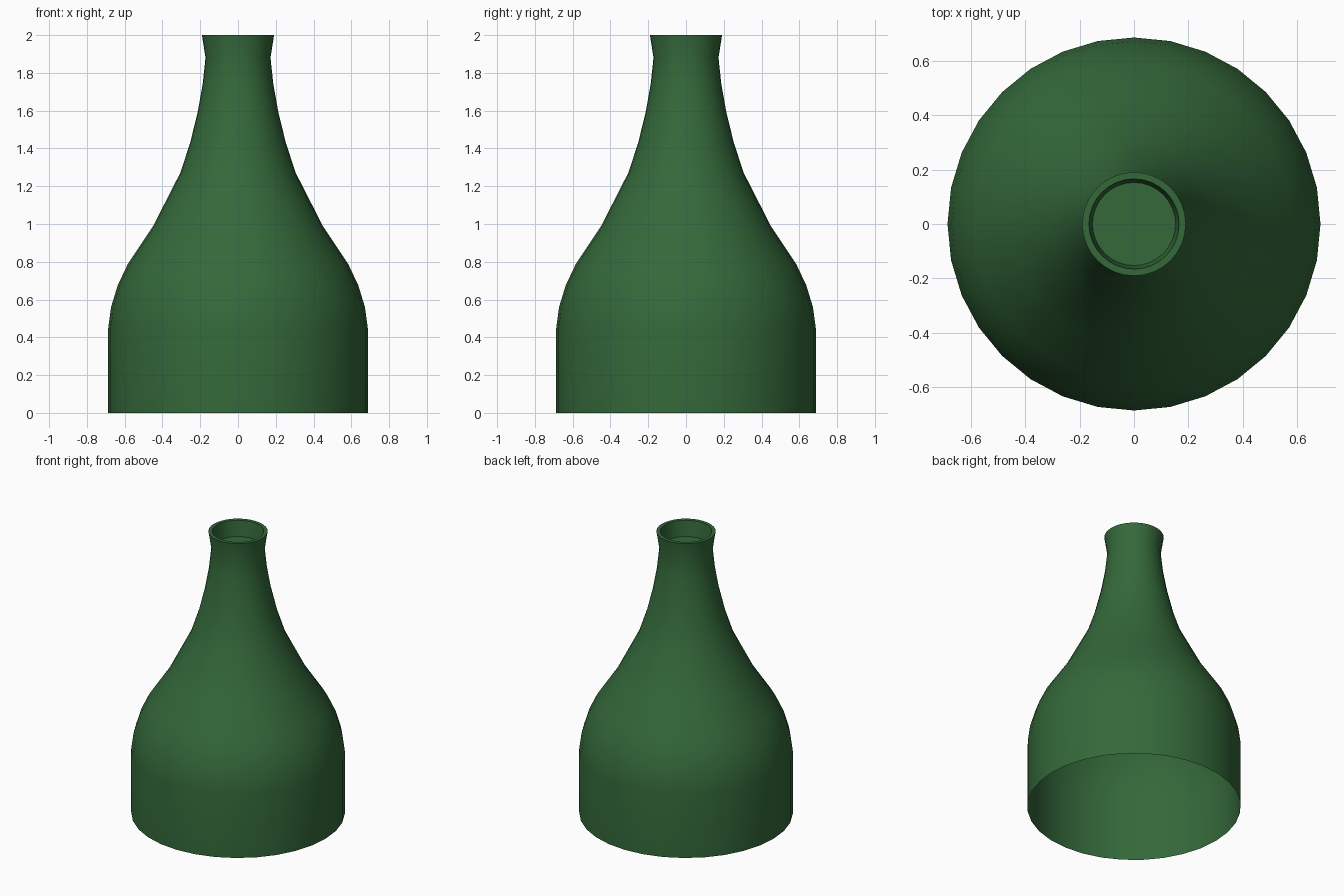
import bpy, bmesh, math

if "Cube" in bpy.data.objects:
    bpy.data.objects.remove(bpy.data.objects["Cube"])

green = bpy.data.materials.new("bottle green")
green.diffuse_color = (0.034, 0.140, 0.042, 1)
green.use_nodes = True
green.node_tree.nodes["Principled BSDF"].inputs["Base Color"].default_value = green.diffuse_color
SEGMENTS = 32


def lathe(name, profile, cap_end=False):
    """Spin a (radius, height) profile around z."""
    bm = bmesh.new()
    rings = []
    for r, z in profile:
        rings.append([bm.verts.new((r * math.cos(2 * math.pi * i / SEGMENTS),
                                    r * math.sin(2 * math.pi * i / SEGMENTS), z))
                      for i in range(SEGMENTS)])
    for low, high in zip(rings, rings[1:]):
        for i in range(SEGMENTS):
            j = (i + 1) % SEGMENTS
            bm.faces.new((low[i], low[j], high[j], high[i]))
    if cap_end:
        bm.faces.new(rings[-1])
    mesh = bpy.data.meshes.new(name)
    bm.to_mesh(mesh)
    bm.free()
    mesh.materials.append(green)
    obj = bpy.data.objects.new(name, mesh)
    bpy.context.collection.objects.link(obj)
    bpy.ops.object.select_all(action='DESELECT')
    obj.select_set(True)
    bpy.context.view_layer.objects.active = obj
    bpy.ops.object.shade_smooth_by_angle(angle=math.radians(40))
    return obj


# Bottle shell, open underneath, with a flat lip and a recessed plug in the mouth
lathe("bottle", [
    (0.687, 0.0), (0.687, 0.45), (0.672, 0.56), (0.637, 0.675), (0.585, 0.785),
    (0.449, 0.99), (0.306, 1.27), (0.254, 1.427), (0.214, 1.59), (0.187, 1.74),
    (0.172, 1.88), (0.191, 2.0),          # neck and flared mouth
    (0.166, 2.0), (0.153, 1.89),          # lip and inner wall
], cap_end=True)
